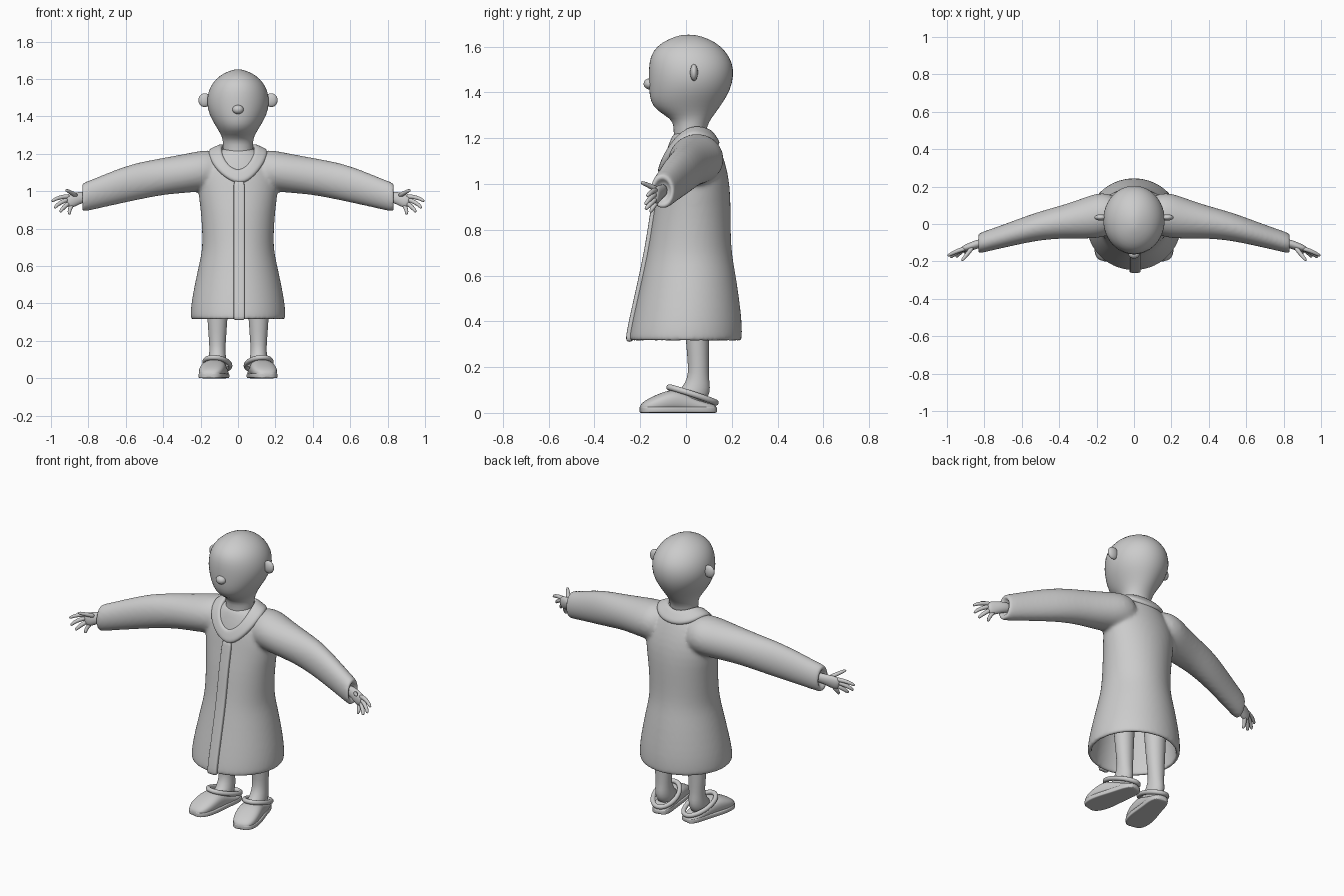
import bpy, bmesh, math
from mathutils import Vector, Matrix

if "Cube" in bpy.data.objects:
    bpy.data.objects.remove(bpy.data.objects["Cube"])

TAU = 2 * math.pi


def ring(c, u, v, n=24, p=1.0):
    """Closed (super)elliptical section around c with half-axes u and v."""
    c, u, v = Vector(c), Vector(u), Vector(v)
    f = lambda t: math.copysign(abs(t) ** p, t)
    return [c + u * f(math.cos(TAU * i / n)) + v * f(math.sin(TAU * i / n)) for i in range(n)]


def loft(bm, rings, closed=False):
    """Skin a list of sections, capping the ends unless closed."""
    vs = [[bm.verts.new(co) for co in r] for r in rings]
    n = len(vs[0])
    pairs = list(zip(vs, vs[1:])) + ([(vs[-1], vs[0])] if closed else [])
    for a, b in pairs:
        for i in range(n):
            j = (i + 1) % n
            bm.faces.new((a[i], a[j], b[j], b[i]))
    if not closed:
        bm.faces.new(vs[0][::-1])
        bm.faces.new(vs[-1])


def tube_rings(pts, radii, closed=False, n=10):
    pts, out = [Vector(q) for q in pts], []
    m = len(pts)
    for i, q in enumerate(pts):
        a = pts[(i - 1) % m] if closed or i else q
        b = pts[(i + 1) % m] if closed or i < m - 1 else q
        t = (b - a).normalized()
        u = t.cross(Vector((0.1, 0.2, 1))).normalized()
        out.append(ring(q, u * radii[i], t.cross(u) * radii[i], n))
    return out


def finish(name, bm, mirror=False, subsurf=1, matrix=None):
    if matrix:
        bm.transform(matrix)
    bmesh.ops.recalc_face_normals(bm, faces=bm.faces[:])
    for f in bm.faces:
        f.smooth = True
    me = bpy.data.meshes.new(name)
    bm.to_mesh(me)
    bm.free()
    ob = bpy.data.objects.new(name, me)
    bpy.context.collection.objects.link(ob)
    if mirror:
        ob.modifiers.new("mirror", "MIRROR").use_mirror_merge = False
    if subsurf:
        s = ob.modifiers.new("smooth", "SUBSURF")
        s.levels = s.render_levels = subsurf
    return ob


def lofted(name, rings, closed=False, **kw):
    bm = bmesh.new()
    loft(bm, rings, closed)
    return finish(name, bm, **kw)


def level(z, rx, y0, y1, n=24):
    return ring((0, (y0 + y1) / 2, z), (rx, 0, 0), (0, (y1 - y0) / 2, 0), n)


# Head and neck
HEAD = [(1.12, .075, -.05, .09), (1.2, .08, -.055, .09), (1.25, .08, -.053, .09),
        (1.285, .083, -.065, .11), (1.32, .102, -.13, .137), (1.36, .127, -.157, .165),
        (1.41, .155, -.163, .195), (1.47, .17, -.165, .21), (1.53, .162, -.163, .205),
        (1.58, .138, -.148, .175), (1.62, .098, -.105, .13), (1.645, .045, -.045, .07),
        (1.652, .012, -.01, .03)]
lofted("head", [level(*h) for h in HEAD])


# Nose and ears
def ball(name, c, s, mirror=False):
    bm = bmesh.new()
    bmesh.ops.create_uvsphere(bm, u_segments=20, v_segments=14, radius=1)
    finish(name, bm, mirror, 0, Matrix.Translation(c) @ Matrix.Diagonal((*s, 1)))


ball("nose", (0, -.16, 1.437), (.03, .025, .024))
ball("ear", (.178, .035, 1.487), (.034, .017, .037), True)

# Robe: hollow skirted body and two sleeves fused into one skin
TORSO = [(.31, .25, -.246, .242), (.325, .256, -.251, .246), (.38, .253, -.241, .246),
         (.45, .243, -.226, .24), (.58, .216, -.197, .222), (.66, .197, -.18, .207),
         (.72, .191, -.168, .199), (.8, .193, -.155, .196), (.9, .2, -.14, .196),
         (1.0, .215, -.118, .192), (1.08, .215, -.104, .176), (1.15, .18, -.085, .152),
         (1.2, .135, -.066, .13), (1.235, .085, -.05, .1)]
INNER = [(z, rx - .022, a + .022, b - .022) for z, rx, a, b in TORSO[:8]]
SLEEVE = [(.08, .055, 1.1, .09, .1), (.14, .05, 1.11, .115, .112), (.2, .045, 1.108, .122, .11),
          (.27, .03, 1.097, .11, .106), (.38, .012, 1.083, .09, .1), (.48, -.005, 1.065, .08, .1),
          (.57, -.027, 1.046, .073, .1), (.68, -.06, 1.014, .064, .092),
          (.76, -.083, .988, .059, .084), (.82, -.101, .97, .056, .08),
          (.84, -.106, .965, .05, .073), (.838, -.106, .965, .036, .054),
          (.8, -.096, .975, .032, .048)]
bm = bmesh.new()
loft(bm, [level(*t, n=32) for t in TORSO[::-1] + INNER])
for sx in (1, -1):
    loft(bm, [ring((sx * x, y, z), (0, ry, 0), (0, 0, rz)) for x, y, z, ry, rz in SLEEVE])
robe = finish("robe", bm)
fuse = robe.modifiers.new("fuse", "REMESH")
fuse.mode, fuse.voxel_size, fuse.use_smooth_shade = "VOXEL", .01, True
soft = robe.modifiers.new("soften", "SMOOTH")
soft.factor, soft.iterations = .5, 8

# Shawl collar: a thick band between an inner and an outer neckline
COLLAR = [((0, .1, 1.23), (0, .15, 1.16)), ((.065, .08, 1.243), (.115, .125, 1.185)),
          ((.088, .02, 1.25), (.165, .03, 1.228)), ((.085, -.04, 1.2), (.15, -.045, 1.165)),
          ((.055, -.078, 1.14), (.1, -.092, 1.09)), ((0, -.092, 1.105), (.015, -.124, 1.02))]
flip = lambda q: Vector((-q[0], q[1], q[2]))
loop = [(Vector(a), Vector(b)) for a, b in COLLAR]
loop += [(flip(a), flip(b)) for a, b in COLLAR[-2:0:-1]]
bm = bmesh.new()
rows = [[bm.verts.new(a.lerp(b, t)) for t in (0, .5, 1)] for a, b in loop]
for r, s in zip(rows, rows[1:] + rows[:1]):
    for k in range(2):
        bm.faces.new((r[k], r[k + 1], s[k + 1], s[k]))
collar = finish("collar", bm, subsurf=0)
thick = collar.modifiers.new("thickness", "SOLIDIFY")
thick.thickness, thick.offset = .032, 0
sub = collar.modifiers.new("smooth", "SUBSURF")
sub.levels = sub.render_levels = 2

# Front button band running from the collar to the hem
lofted("front_band", [ring((.006, y, z), (.03, 0, 0), (0, .013, 0), 16, .45)
                      for z, _, y, _ in TORSO[:10] + [(1.07, 0, -.106, 0)]])

# Legs
LEG = [(.03, .0, .045, .07), (.07, .02, .05, .08), (.11, .045, .046, .062), (.15, .053, .043, .047),
       (.2, .055, .045, .045), (.3, .05, .053, .05), (.5, .045, .065, .06), (.79, .04, .08, .08)]
lofted("leg", [ring((.11, y, z), (rx, 0, 0), (0, ry, 0)) for z, y, rx, ry in LEG], mirror=True)

# Clogs, toes turned out: upper, flat sole and heel strap
turn = Matrix.Translation((.108, .04, 0)) @ Matrix.Rotation(.2, 4, "Z") @ Matrix.Translation((0, -.04, 0))
SHOE = [(-.205, .022, .03), (-.195, .045, .046), (-.165, .063, .066), (-.12, .07, .086),
        (-.07, .068, .104), (-.03, .063, .1), (.03, .056, .07), (.08, .054, .048),
        (.12, .042, .04), (.135, .022, .03)]
lofted("clog_upper", [ring((0, y, h / 2), (w, 0, 0), (0, 0, h / 2 - .002), p=.8) for y, w, h in SHOE],
       mirror=True, matrix=turn)
lofted("clog_sole", [ring((0, y, .014), (w + .003, 0, 0), (0, 0, .014), p=.3) for y, w, h in SHOE],
       mirror=True, matrix=turn)
strap = [(.066 * math.cos(a), .028 + .104 * math.sin(a), .078 - .034 * math.sin(a))
         for a in (TAU * i / 24 for i in range(24))]
lofted("clog_strap", tube_rings(strap, [.014] * 24, True), True, mirror=True, matrix=turn)

# Hands: palm, four fanned fingers and a thumb
PALM = [(.79, -.094, .975, .02, .028), (.84, -.108, .967, .021, .029), (.87, -.12, .958, .02, .036),
        (.9, -.131, .948, .018, .038), (.92, -.137, .942, .012, .028)]
lofted("palm", [ring((x, y, z), (ry * .5, ry, 0), (rz * .25, 0, rz), 16) for x, y, z, ry, rz in PALM],
       mirror=True)
FINGERS = {
    "index_finger": [(.895, -.13, .972), (.935, -.14, .972), (.975, -.158, .96), (.998, -.172, .945)],
    "middle_finger": [(.905, -.132, .957), (.94, -.148, .945), (.97, -.168, .925), (.982, -.18, .908)],
    "ring_finger": [(.9, -.13, .94), (.925, -.148, .92), (.945, -.168, .9), (.95, -.178, .888)],
    "little_finger": [(.885, -.125, .93), (.898, -.138, .908), (.903, -.15, .888), (.9, -.157, .875)],
    "thumb": [(.86, -.12, .975), (.885, -.152, .988), (.905, -.178, 1.0), (.923, -.198, 1.008)],
}
for name, pts in FINGERS.items():
    lofted(name, tube_rings(pts, [.014, .012, .0105, .007]), mirror=True)
